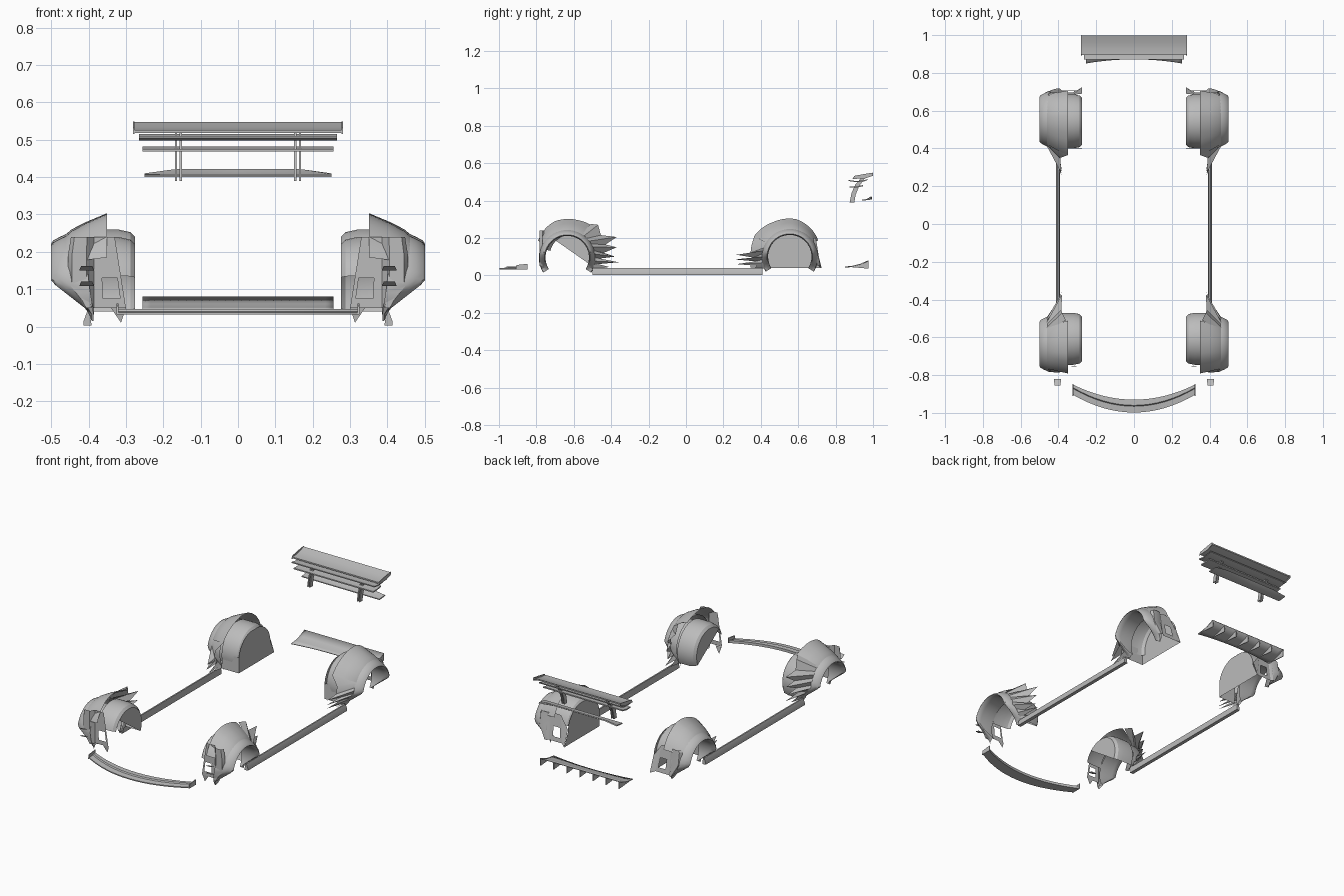
import bpy, math
from math import sin, cos, radians

if "Cube" in bpy.data.objects:
    bpy.data.objects.remove(bpy.data.objects["Cube"])

grey = bpy.data.materials.new("body_grey")
grey.diffuse_color = (0.5, 0.5, 0.5, 1)
grey.use_nodes = True
grey.node_tree.nodes["Principled BSDF"].inputs["Base Color"].default_value = grey.diffuse_color


def make(name, verts, faces, mirror=False, thick=0.0):
    me = bpy.data.meshes.new(name)
    me.from_pydata(verts, [], faces)
    me.materials.append(grey)
    ob = bpy.data.objects.new(name, me)
    bpy.context.collection.objects.link(ob)
    bpy.context.view_layer.objects.active = ob
    ob.select_set(True)
    bpy.ops.object.mode_set(mode='EDIT')
    bpy.ops.mesh.select_all(action='SELECT')
    bpy.ops.mesh.normals_make_consistent(inside=False)
    bpy.ops.object.mode_set(mode='OBJECT')
    bpy.ops.object.shade_smooth_by_angle(angle=radians(30))
    ob.select_set(False)
    if thick:
        s = ob.modifiers.new("thickness", 'SOLIDIFY')
        s.thickness, s.offset = thick, 0
    if mirror:
        ob.modifiers.new("mirror", 'MIRROR').use_mirror_merge = False
    return ob


def loft(name, rows, closed=False, caps=False, skip=(), **kw):
    """Skin a list of equally long point rows."""
    n = len(rows[0])
    faces = []
    for i in range(len(rows) - 1):
        for j in range(n if closed else n - 1):
            if (i, j) not in skip:
                k = (j + 1) % n
                faces.append((i * n + j, i * n + k, (i + 1) * n + k, (i + 1) * n + j))
    if caps:
        faces += [tuple(range(n)), tuple(range((len(rows) - 1) * n, len(rows) * n))]
    return make(name, [p for r in rows for p in r], faces, **kw)


def extrude_x(name, profile, x0, x1, **kw):
    """Extrude a closed (y, z) outline along x."""
    return loft(name, [[(x, y, z) for y, z in profile] for x in (x0, x1)],
                closed=True, caps=True, **kw)


def polar(yc, zc, r, deg):
    return yc + r * cos(radians(deg)), zc + r * sin(radians(deg))


def narrow(x, z):
    """Pull the flare inwards towards the ground."""
    k = min(1, max(0.1, (z - 0.03) / 0.09))
    return 0.385 + (x - 0.385) * k


# Flare cross-section as (radius, x)
RING = [(0.119, 0.385), (0.116, 0.47), (0.117, 0.49), (0.122, 0.50), (0.130, 0.495),
        (0.140, 0.477), (0.149, 0.457), (0.152, 0.40)]


def flare(name, yc, zc, a0, a1):
    rows = []
    for i in range(33):
        a = a0 + (a1 - a0) * i / 32
        row = []
        for r, x in RING:
            y, z = polar(yc, zc, r, a)
            row.append((narrow(x, z), y, z))
        rows.append(row)
    loft(name, rows, mirror=True)


def top_band(name, yc, zc, stops):
    """Sloped fender shell above the flare; stops are (angle, outer radius)."""
    rows = []
    for (a, r), (b, s) in zip(stops, stops[1:]):
        for i in range(7):
            t = i / 6
            ang, rad = a + (b - a) * t, r + (s - r) * t
            row = []
            for u, x in ((0, 0.462), (0.25, 0.445), (0.6, 0.405), (1, 0.35)):
                y, z = polar(yc, zc, 0.146 + (rad - 0.146) * u, ang)
                row.append((x, y, z))
            if not rows or row != rows[-1]:
                rows.append(row)
    loft(name, rows, mirror=True)


def jagged(name, yc, zc, a0, a1, tips):
    """Torn trailing panel: flare edge joined to pointed tips (x, y, z)."""
    n = len(tips)
    inner = []
    for i in range(n):
        y, z = polar(yc, zc, 0.145, a0 + (a1 - a0) * i / (n - 1))
        inner.append((narrow(0.462, z), y, z))
    loft(name, [[p, q] for p, q in zip(inner, tips)], mirror=True)


def liner_roof(name, yc, zc, r, a0, a1):
    """Inner arch roof, rounded over towards the inner wall."""
    rows = []
    for i in range(25):
        row = []
        for x, d in ((0.275, 0.02), (0.288, 0.007), (0.32, 0), (0.385, 0)):
            y, z = polar(yc, zc, r - d, a0 + (a1 - a0) * i / 24)
            row.append((x, y, z))
        rows.append(row)
    loft(name, rows, mirror=True)


def wall(name, outline, x=0.275):
    make(name, [(x, y, z) for y, z in outline], [tuple(range(len(outline)))], mirror=True)


def end_panels(name, side, y_in, y_out, lean, top):
    """Panel across the end of an arch: holed inner part and plain outer part."""
    rows = []
    for z in (0.05, 0.075, 0.13, top):
        f = (z - 0.05) / 0.19
        rows.append([(x + 0.03 * f * (0.385 - x) / 0.085, y_in - lean * f, z)
                     for x in (0.30, 0.312, 0.36, 0.385)])
    loft(name + "_inner_panel", rows, mirror=True, skip={(1, 1)})
    rows = []
    for z, w in ((0.05, 0.025), (0.12, 0.07), (0.19, 0.07), (top, 0.062)):
        f = (z - 0.05) / 0.19
        rows.append([(0.385, y_in - lean * f, z), (0.385 + w * 0.3, y_out - lean * f, z),
                     (0.385 + w * 0.85, y_out - lean * f, z),
                     (0.385 + w, y_out - lean * f - side * 0.015, z)])
    loft(name + "_outer_panel", rows, mirror=True)


# Front wheel arches
FY, FZ = -0.635, 0.095
flare("front_flare", FY, FZ, -32, 212)
top_band("front_fender_top", FY, FZ, [(150, 0.18), (110, 0.205), (75, 0.208), (55, 0.215)])
jagged("front_fender_tail", FY, FZ, 60, -30, [
    (0.36, -0.51, 0.275), (0.38, -0.47, 0.27), (0.385, -0.455, 0.215), (0.38, -0.37, 0.205),
    (0.395, -0.43, 0.165), (0.385, -0.37, 0.15), (0.40, -0.44, 0.12), (0.385, -0.38, 0.10),
    (0.40, -0.46, 0.09), (0.385, -0.36, 0.07), (0.395, -0.47, 0.06), (0.385, -0.41, 0.045),
    (0.39, -0.50, 0.03)])
liner_roof("front_liner_roof", FY + 0.025, 0.1, 0.14, -25, 165)
wall("front_liner_wall", [polar(FY + 0.025, 0.1, 0.12, a) for a in range(-25, 136, 8)])
end_panels("front", -1, -0.76, -0.783, 0, 0.24)
make("front_panel_shard", [(0.30, -0.755, 0.05), (0.34, -0.755, 0.05), (0.313, -0.75, 0.01)],
     [(0, 1, 2)], mirror=True)

# Small canards
for z in (0.108, 0.15):
    make("canard", [(0.385, -0.82, z), (0.425, -0.82, z), (0.42, -0.855, z + 0.012),
                    (0.39, -0.855, z + 0.012)], [(0, 1, 2, 3)], mirror=True)

# Rear wheel arches
RY, RZ = 0.555, 0.1
flare("rear_flare", RY, RZ, -32, 212)
top_band("rear_fender_top", RY, RZ, [(150, 0.22), (115, 0.205), (80, 0.203), (30, 0.175)])
jagged("rear_fender_nose", RY, RZ, 148, 212, [
    (0.35, 0.365, 0.21), (0.39, 0.35, 0.16), (0.39, 0.345, 0.12), (0.385, 0.27, 0.11),
    (0.40, 0.36, 0.095), (0.385, 0.26, 0.085), (0.40, 0.37, 0.075), (0.38, 0.27, 0.06),
    (0.40, 0.39, 0.05), (0.39, 0.33, 0.045), (0.39, 0.42, 0.035)])
end_panels("rear", 1, 0.708, 0.718, 0.03, 0.20)
liner_roof("rear_liner_roof", 0.545, 0.115, 0.145, 12, 190)
wall("rear_liner_wall", [(0.725, 0.04)] + [polar(0.545, 0.115, 0.125 + 0.02 * abs(cos(radians(a))), a)
                                           for a in range(0, 181, 9)] + [(0.40, 0.04)])
make("rear_liner_front", [(0.275, 0.40, 0.04), (0.385, 0.40, 0.04), (0.385, 0.403, 0.13),
                          (0.275, 0.403, 0.13)], [(0, 1, 2, 3)], mirror=True)
make("rear_liner_corner", [(0.275, 0.725, 0.04), (0.30, 0.708, 0.05), (0.324, 0.684, 0.20),
                           (0.275, 0.69, 0.13)], [(0, 1, 2, 3)], mirror=True)

# Side skirts
skirt = [(0.396, 0.04), (0.404, 0.04), (0.413, 0.015), (0.413, 0.003), (0.392, 0.003)]
loft("side_skirt", [[(x, y, z) for x, z in skirt] for y in (-0.50, 0.41)],
     closed=True, caps=True, mirror=True)

# Front splitter, bowed across the nose, with a low upright lip
rows = []
for i in range(17):
    x = -0.325 + 0.65 * i / 16
    b = 0.095 * (abs(x) / 0.325) ** 2
    rows.append([(x, -0.998 + b, 0.032), (x, -0.998 + b, 0.038), (x, -0.965 + b, 0.041),
                 (x, -0.96 + b, 0.047), (x, -0.93 + 0.85 * b, 0.047), (x, -0.93 + 0.85 * b, 0.032)])
loft("front_splitter", rows, closed=True, caps=True)
extrude_x("splitter_end", [(-0.91, 0.032), (-0.848, 0.032), (-0.848, 0.062), (-0.905, 0.055)],
          0.320, 0.325, mirror=True)

# Rear diffuser plate with fins
rows = []
for y, z in ((0.85, 0.045), (0.89, 0.049), (0.93, 0.059), (0.975, 0.078)):
    xs = [-0.255 + 0.51 * i / 24 for i in range(25)]
    rows.append([(x, y + (0.022 * (1 - (x / 0.255) ** 2) if y < 0.86 else 0), z) for x in xs])
loft("diffuser_plate", rows, thick=0.004)
for i in range(7):
    x = -0.252 + 0.504 * i / 6
    extrude_x("diffuser_fin", [(0.87, 0.045), (0.975, 0.036), (0.975, 0.078), (0.93, 0.059)],
              x - 0.002, x + 0.002)


# Rear wing elements
def blade(name, half, pts, t):
    """Thin curved blade across the car."""
    top = [(y, z + t / 2) for y, z in pts]
    low = [(y, z - t / 2) for y, z in reversed(pts)]
    extrude_x(name, top + low, -half, half)


blade("wing_main", 0.28, [(0.895, 0.522), (0.925, 0.523), (0.96, 0.53), (0.998, 0.543)], 0.008)
blade("wing_second", 0.265, [(0.87, 0.507), (0.91, 0.501), (0.95, 0.505), (0.97, 0.512)], 0.006)
blade("wing_third", 0.255, [(0.875, 0.472), (0.91, 0.472), (0.945, 0.479)], 0.007)
extrude_x("wing_end", [(0.89, 0.515), (0.96, 0.519), (1.0, 0.533), (1.0, 0.549), (0.96, 0.543),
                       (0.90, 0.532)], 0.277, 0.281, mirror=True)

# Lower lip of the wing, tapering to its ends
rows = []
for x, h in ((-0.25, 0.002), (-0.17, 0.013), (0, 0.014), (0.17, 0.013), (0.25, 0.002)):
    rows.append([(x, 0.94, 0.40), (x, 0.97, 0.402), (x, 0.995, 0.404 + h), (x, 0.99, 0.408 + h),
                 (x, 0.965, 0.408), (x, 0.94, 0.405)])
loft("wing_lower_lip", rows, closed=True, caps=True)

# Swept supports, in pairs of thin plates
stay = [(0.875, 0.39), (0.885, 0.44), (0.905, 0.485), (0.935, 0.518),
        (0.955, 0.518), (0.925, 0.475), (0.907, 0.43), (0.90, 0.39)]
for x in (0.153, 0.166):
    extrude_x("wing_support", stay, x - 0.003, x + 0.003, mirror=True)
